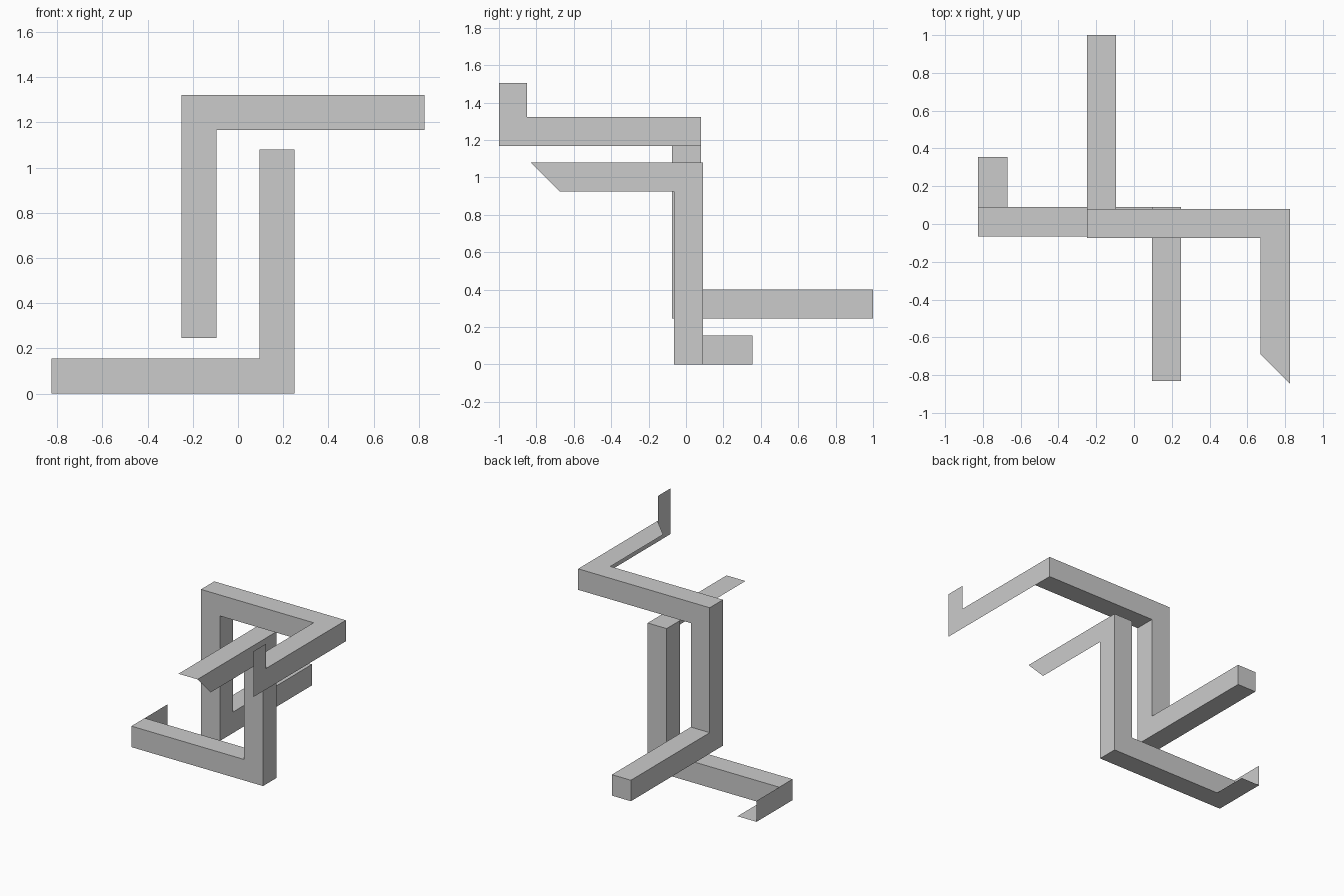
import bpy, bmesh
from mathutils import Vector

if "Cube" in bpy.data.objects:
    bpy.data.objects.remove(bpy.data.objects["Cube"])

W = 0.155          # bar thickness
H = W / 2


def make_object(name, bm):
    bmesh.ops.remove_doubles(bm, verts=bm.verts, dist=1e-4)
    bmesh.ops.recalc_face_normals(bm, faces=bm.faces)
    me = bpy.data.meshes.new(name)
    bm.to_mesh(me)
    bm.free()
    ob = bpy.data.objects.new(name, me)
    bpy.context.collection.objects.link(ob)
    return ob


def square_bar(name, points):
    """Sweep a square section along an axis-aligned path with mitred corners."""
    pts = [Vector(p) for p in points]
    dirs = [(b - a).normalized() for a, b in zip(pts, pts[1:])]
    u = Vector((dirs[0].y, dirs[0].x, 0)) * H
    v = dirs[0].cross(u)
    ring = [pts[0] + s * u + t * v for s, t in ((1, 1), (-1, 1), (-1, -1), (1, -1))]
    bm = bmesh.new()
    last = [bm.verts.new(c) for c in ring]
    bm.faces.new(last)
    for i, d in enumerate(dirs):
        n = d + (dirs[i + 1] if i + 1 < len(dirs) else d)
        p = pts[i + 1]
        ring = [c + d * ((p - c).dot(n) / d.dot(n)) for c in ring]
        new = [bm.verts.new(c) for c in ring]
        for k in range(4):
            j = (k + 1) % 4
            bm.faces.new((last[k], last[j], new[j], new[k]))
        last = new
    bm.faces.new(last)
    return make_object(name, bm)


def open_plates(name, *polys):
    """Zero-thickness plates that share an edge."""
    bm = bmesh.new()
    for poly in polys:
        bm.faces.new([bm.verts.new(c) for c in poly])
    return make_object(name, bm)


# Upper bar: rear arm, column, top beam
ya, za = 0.0025, 1.245
square_bar("upper_bar", [(-0.1725, 1.0, 0.3225), (-0.1725, ya, 0.3225),
                         (-0.1725, ya, za), (0.825, ya, za)])

# Lower bar: base beam and column
yb = 0.0125
square_bar("lower_bar", [(-0.825, yb, H), (0.1725, yb, H), (0.1725, yb, 1.08)])

# Open front arm of the upper bar: top plate and outer plate with raised tab
x0, x1, z0, z1, y0 = 0.67, 0.825, za - H, za + H, ya - H
open_plates("upper_front_arm",
            [(x0, y0, z1), (x1, y0, z1), (x1, -0.845, z1), (x0, -0.69, z1)],
            [(x1, y0, z0), (x1, y0, z1), (x1, -0.85, z1),
             (x1, -0.85, 1.505), (x1, -1.0, 1.505), (x1, -1.0, z0)])

# Open front arm of the lower bar: top plate and side plate with slanted end
x0, x1, z0, z1, y0 = 0.095, 0.25, 0.925, 1.08, yb - H
open_plates("lower_front_arm",
            [(x0, y0, z1), (x1, y0, z1), (x1, -0.83, z1), (x0, -0.83, z1)],
            [(x1, y0, z0), (x1, y0, z1), (x1, -0.83, z1), (x1, -0.675, z0)])

# Open rear foot of the lower bar: floor plate and side plate
x0, x1, y0, y1 = -0.825, -0.67, yb + H, 0.355
open_plates("lower_rear_foot",
            [(x0, y0, 0), (x1, y0, 0), (x1, y1, 0), (x0, y1, 0)],
            [(x0, y0, 0), (x0, y0, W), (x0, y1, W), (x0, y1, 0)])
